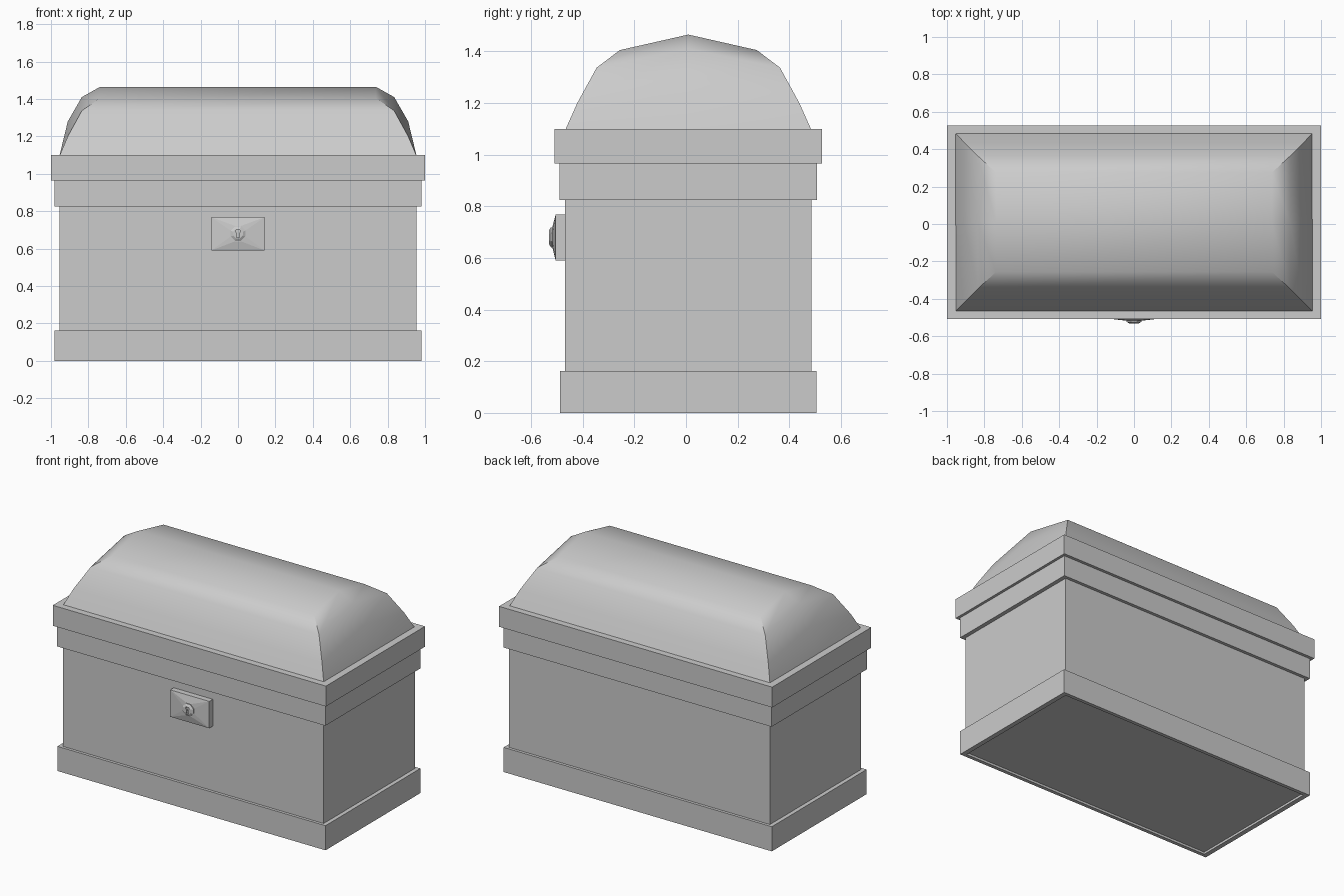
import bpy, bmesh
from math import sin, cos, pi, radians

if "Cube" in bpy.data.objects:
    bpy.data.objects.remove(bpy.data.objects["Cube"])

CY = 0.009  # body centre line in y; the lock adds depth at the front


def add_object(name, bm, smooth=None):
    bmesh.ops.recalc_face_normals(bm, faces=bm.faces)
    mesh = bpy.data.meshes.new(name)
    bm.to_mesh(mesh)
    bm.free()
    ob = bpy.data.objects.new(name, mesh)
    bpy.context.collection.objects.link(ob)
    if smooth:
        bpy.context.view_layer.objects.active = ob
        ob.select_set(True)
        bpy.ops.object.shade_smooth_by_angle(angle=radians(smooth))
        ob.select_set(False)
    return ob


def bridge(bm, a, b):
    n = len(a)
    for i in range(n):
        bm.faces.new((a[i], a[(i + 1) % n], b[(i + 1) % n], b[i]))


def rect(bm, hx, hy, z):
    return [bm.verts.new((sx * hx, CY + sy * hy, z))
            for sx, sy in ((-1, -1), (1, -1), (1, 1), (-1, 1))]


def frame(name, hx, hy, z0, z1):
    """Hollow rectangular band wrapped around the body."""
    bm = bmesh.new()
    ix, iy = 0.95, 0.472
    loops = [rect(bm, *p) for p in ((hx, hy, z0), (hx, hy, z1), (ix, iy, z1), (ix, iy, z0))]
    for i in range(4):
        bridge(bm, loops[i], loops[(i + 1) % 4])
    return add_object(name, bm)


def hull(name, points):
    bm = bmesh.new()
    for p in points:
        bm.verts.new(p)
    bmesh.ops.convex_hull(bm, input=bm.verts)
    bmesh.ops.dissolve_limit(bm, angle_limit=0.01, verts=bm.verts, edges=bm.edges)
    return add_object(name, bm)


def ring(r, y, n=8, z=0.68):
    return [(r * cos(pi * (2 * i + 1) / n), y, z + r * sin(pi * (2 * i + 1) / n))
            for i in range(n)]


# Chest body, bottom slightly recessed inside the base band
bm = bmesh.new()
low, high = rect(bm, 0.955, 0.477, 0.015), rect(bm, 0.955, 0.477, 1.09)
bridge(bm, low, high)
bm.faces.new(low)
bm.faces.new(high)
add_object("chest_body", bm)

# Bands around the body
frame("base_band", 0.982, 0.496, 0.0, 0.163)
frame("upper_band", 0.982, 0.498, 0.825, 0.965)
frame("lid_rim", 1.0, 0.518, 0.965, 1.10)

# Domed lid: rings of corners plus a raised mid point on each end
# (half x, half y, corner z, ridge z)
rows = [(0.955, 0.477, 1.095, 1.095), (0.91, 0.43, 1.20, 1.28),
        (0.835, 0.355, 1.337, 1.41), (0.737, 0.265, 1.405, 1.465)]
bm = bmesh.new()
loops = []
for hx, hy, zc, zm in rows:
    loops.append([bm.verts.new((x, CY + y, z)) for x, y, z in (
        (-hx, -hy, zc), (hx, -hy, zc), (hx, 0, zm),
        (hx, hy, zc), (-hx, hy, zc), (-hx, 0, zm))])
for a, b in zip(loops, loops[1:]):
    bridge(bm, a, b)
t = loops[-1]
bm.faces.new((t[0], t[1], t[2], t[5]))
bm.faces.new((t[5], t[2], t[3], t[4]))
bm.faces.new(loops[0])
add_object("domed_lid", bm, smooth=32)

# Lock plate: box with a shallow pyramid front
plate = [(x, y, z) for x in (-0.143, 0.143) for y in (-0.46, -0.505) for z in (0.59, 0.768)]
hull("lock_plate", plate + ring(0.045, -0.517))

# Lock disc with chamfered edge
disc = hull("lock_disc", ring(0.042, -0.51) + ring(0.042, -0.523) + ring(0.028, -0.531))

# Keyhole cut into the disc
outline = [(-0.008, 0.658), (0.008, 0.658), (0.006, 0.682), (0.013, 0.69), (0.009, 0.701),
           (-0.009, 0.701), (-0.013, 0.69), (-0.006, 0.682)]
bm = bmesh.new()
front = [bm.verts.new((x, -0.56, z)) for x, z in outline]
back = [bm.verts.new((x, -0.521, z)) for x, z in outline]
bridge(bm, front, back)
bm.faces.new(front)
bm.faces.new(back)
cutter = add_object("keyhole_cutter", bm)
cutter.hide_render = True
cutter.display_type = 'WIRE'
cut = disc.modifiers.new("keyhole", 'BOOLEAN')
cut.operation = 'DIFFERENCE'
cut.solver = 'EXACT'
cut.object = cutter
